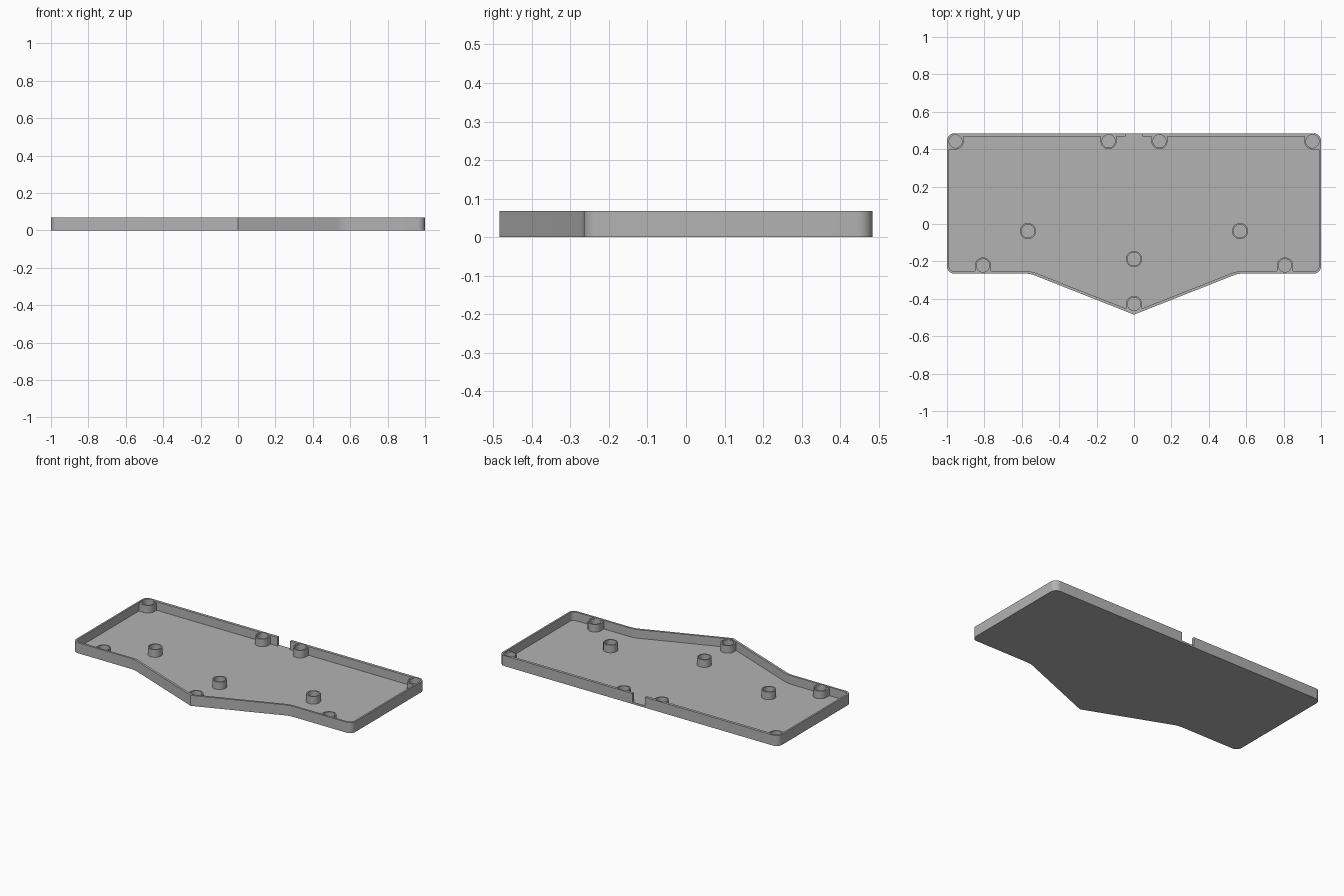
import bpy, bmesh, math
from mathutils import Vector

if "Cube" in bpy.data.objects:
    bpy.data.objects.remove(bpy.data.objects["Cube"])

HEIGHT, FLOOR, BOSS_TOP = 0.068, 0.012, 0.061
R_BOSS, R_HOLE = 0.043, 0.035

grey = bpy.data.materials.new("plain grey")
grey.diffuse_color = (0.45, 0.45, 0.45, 1)
grey.use_nodes = True
grey.node_tree.nodes["Principled BSDF"].inputs["Base Color"].default_value = grey.diffuse_color


def fillet(points, steps=8):
    """Round the corners of a closed outline given as (x, y, radius)."""
    out = []
    for i, (x, y, r) in enumerate(points):
        p = Vector((x, y))
        if r == 0:
            out.append(p)
            continue
        a = (Vector(points[i - 1][:2]) - p).normalized()
        b = (Vector(points[(i + 1) % len(points)][:2]) - p).normalized()
        half = a.angle(b) / 2
        centre = p + (a + b).normalized() * r / math.sin(half)
        start = p + a * r / math.tan(half) - centre
        end = p + b * r / math.tan(half) - centre
        sweep = math.pi - 2 * half
        for k in range(steps + 1):
            t = k / steps
            out.append(centre + (start * math.sin((1 - t) * sweep)
                                 + end * math.sin(t * sweep)) / math.sin(sweep))
    return out


def mirrored(right_half):
    """Close a right-hand outline, starting at the tip, with its mirror."""
    return right_half + [(-x, y, r) for x, y, r in reversed(right_half[1:])]


def prisms(name, outlines, z0, z1):
    bm = bmesh.new()
    for pts in outlines:
        face = bm.faces.new([bm.verts.new((p[0], p[1], z0)) for p in pts])
        ext = bmesh.ops.extrude_face_region(bm, geom=[face])
        for v in ext["geom"]:
            if isinstance(v, bmesh.types.BMVert):
                v.co.z = z1
    bmesh.ops.recalc_face_normals(bm, faces=bm.faces)
    me = bpy.data.meshes.new(name)
    bm.to_mesh(me)
    bm.free()
    me.materials.append(grey)
    ob = bpy.data.objects.new(name, me)
    bpy.context.collection.objects.link(ob)
    return ob


def cut(target, cutter):
    mod = target.modifiers.new("cut", "BOOLEAN")
    mod.operation, mod.solver, mod.object = "DIFFERENCE", "EXACT", cutter
    bpy.context.view_layer.objects.active = target
    bpy.ops.object.modifier_apply(modifier=mod.name)
    bpy.data.objects.remove(cutter)


def arc(c, r, a0, a1, n):
    return [(c[0] + r * math.cos(math.radians(a0 + (a1 - a0) * k / n)),
             c[1] + r * math.sin(math.radians(a0 + (a1 - a0) * k / n)))
            for k in range(n + 1)]


# Tray outline and inner wall outline
outer = fillet(mirrored([(0, -0.4845, 0), (0.556, -0.265, 0.15),
                         (1, -0.265, 0.038), (1, 0.4845, 0.04)]))
inner = fillet(mirrored([(0, -0.469, 0), (0.55, -0.252, 0.15),
                         (0.989, -0.252, 0.027), (0.989, 0.467, 0.025)]))

# Screw bosses: free standing, on the front wall, on the back wall, in corners
free = [(-0.567, -0.038), (0.567, -0.038), (0, -0.188)]
front = [(-0.807, -0.222), (0.807, -0.222), (0, -0.428)]
back = [(-0.136, 0.443), (0.136, 0.443)]
corner = (0.954, 0.442)

sleeves = [arc(c, R_BOSS, 0, 360, 32)[:-1] for c in free]
for x, y in front:
    sleeves.append(arc((x, y), R_BOSS, 0, 180, 16)
                   + [(x - R_BOSS, y - 0.1), (x + R_BOSS, y - 0.1)])
for x, y in back:
    sleeves.append(arc((x, y), R_BOSS, 180, 360, 16)
                   + [(x + R_BOSS, y + 0.1), (x - R_BOSS, y + 0.1)])
cx, cy = corner
shape = arc(corner, R_BOSS, 180, 270, 8) + [
    (cx + 0.1, cy - R_BOSS), (cx + 0.1, cy + 0.1), (cx - R_BOSS, cy + 0.1)]
sleeves += [shape, [(-x, y) for x, y in shape]]

# Cavity with the bosses left standing
cavity = prisms("cavity_cutter", [inner], FLOOR, HEIGHT + 0.05)
cut(cavity, prisms("boss_shapes", sleeves, -0.05, BOSS_TOP))

# Tray body, hollowed
tray = prisms("case_tray", [outer], 0, HEIGHT)
cut(tray, cavity)

# Screw holes and cable notch
centres = free + front + back + [corner, (-cx, cy)]
cut(tray, prisms("hole_cutter",
                 [arc(c, R_HOLE, 0, 360, 32)[:-1] for c in centres],
                 FLOOR + 0.002, HEIGHT + 0.05))
notch = [(-0.045, 0.44), (0.045, 0.44), (0.045, 0.6), (-0.045, 0.6)]
cut(tray, prisms("notch_cutter", [notch], FLOOR, HEIGHT + 0.05))

# Smooth round corners, crisp edges
bpy.ops.object.select_all(action="DESELECT")
tray.select_set(True)
bpy.context.view_layer.objects.active = tray
bpy.ops.object.shade_smooth_by_angle(angle=math.radians(30))
